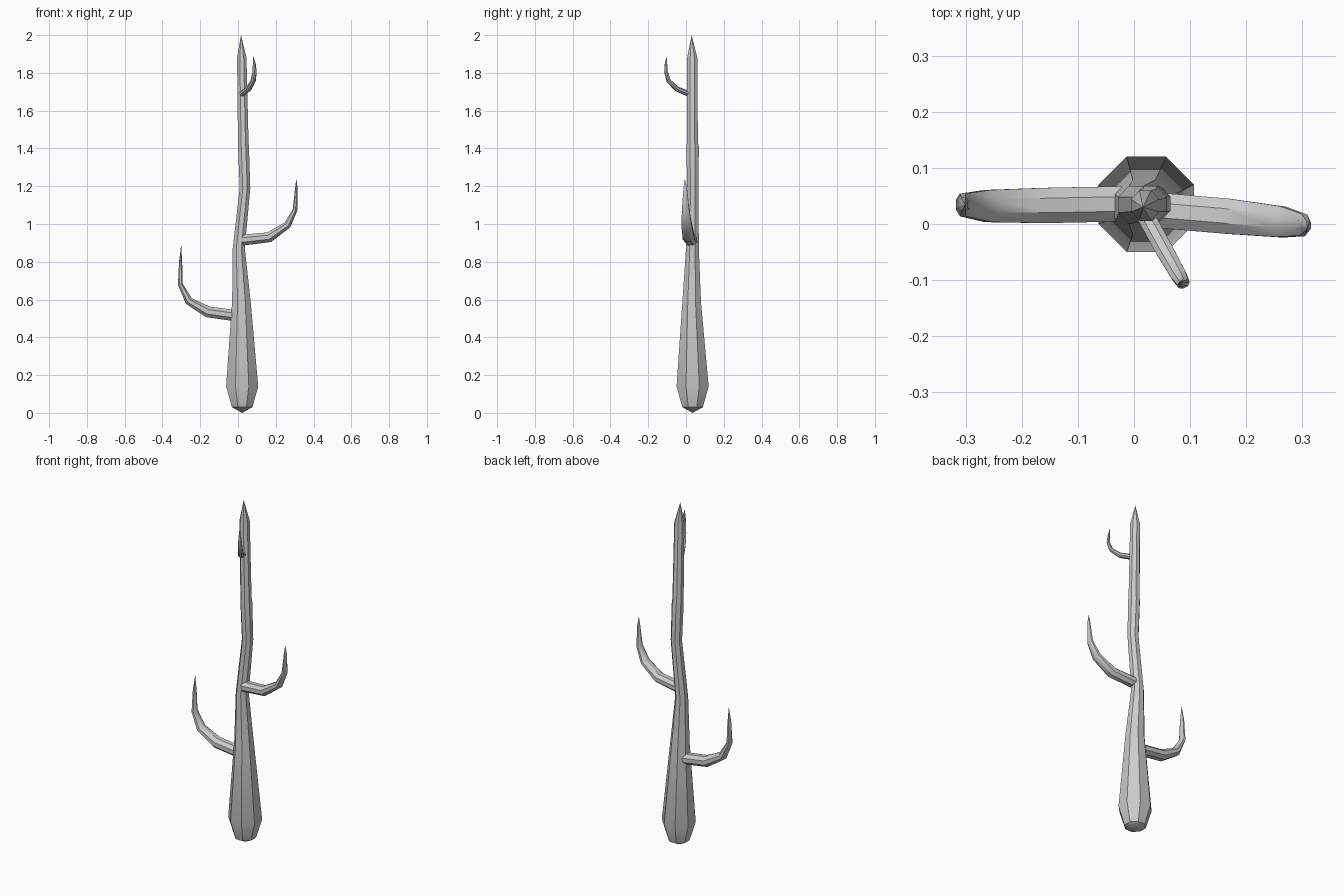
import bpy, bmesh, math
from mathutils import Vector

cube = bpy.data.objects.get("Cube")
if cube:
    bpy.data.objects.remove(cube, do_unlink=True)

bark = bpy.data.materials.new("pale grey bark")
bark.use_nodes = True
colour = (0.6, 0.6, 0.6, 1)
bark.diffuse_color = colour
bark.node_tree.nodes["Principled BSDF"].inputs["Base Color"].default_value = colour


def loft(name, rings, start, end, sides):
    """Skin rings of (centre, axis u, axis v); close with a point at each end."""
    bm = bmesh.new()
    loops = []
    for c, u, v in rings:
        angles = [(i + 0.5) * math.tau / sides for i in range(sides)]
        loops.append([bm.verts.new(c + u * math.cos(a) + v * math.sin(a)) for a in angles])
    for low, high in zip(loops, loops[1:]):
        for i in range(sides):
            j = (i + 1) % sides
            bm.faces.new((low[i], low[j], high[j], high[i]))
    for point, loop in ((start, loops[0]), (end, loops[-1])):
        tip = bm.verts.new(point)
        for i in range(sides):
            bm.faces.new((loop[i], loop[(i + 1) % sides], tip))
    bmesh.ops.recalc_face_normals(bm, faces=bm.faces)
    mesh = bpy.data.meshes.new(name)
    bm.to_mesh(mesh)
    bm.free()
    mesh.materials.append(bark)
    obj = bpy.data.objects.new(name, mesh)
    bpy.context.collection.objects.link(obj)
    bpy.ops.object.select_all(action='DESELECT')
    obj.select_set(True)
    bpy.context.view_layer.objects.active = obj
    bpy.ops.object.shade_smooth_by_angle(angle=math.radians(35))


def branch(name, points, widths, depths):
    """Tapered limb along points, ending in a sharp tip."""
    pts = [Vector(p) for p in points]
    reach = pts[-2] - pts[0]
    side = Vector((-reach.y, reach.x, 0)).normalized()
    rings = []
    for i, (w, d) in enumerate(zip(widths, depths)):
        before = (pts[i] - pts[max(i - 1, 0)]).normalized()
        after = (pts[i + 1] - pts[i]).normalized()
        along = (before + after).normalized()
        rings.append((pts[i], side * w, along.cross(side).normalized() * d))
    loft(name, rings, pts[0], pts[-1], 8)


# Trunk: swollen foot, slight bends, pointed top (x, y, z, half x, half y)
trunk = [
    (0.022, 0.035, 0.03, 0.054, 0.054),
    (0.022, 0.035, 0.14, 0.085, 0.085),
    (0.018, 0.030, 0.59, 0.049, 0.049),
    (0.004, 0.034, 0.87, 0.032, 0.034),
    (0.037, 0.036, 1.19, 0.028, 0.030),
    (0.029, 0.035, 1.41, 0.029, 0.033),
    (0.028, 0.034, 1.43, 0.028, 0.029),
    (0.020, 0.033, 1.88, 0.025, 0.027),
]
flat = 1 / math.cos(math.pi / 8)
loft("trunk",
     [(Vector((x, y, z)), Vector((rx * flat, 0, 0)), Vector((0, ry * flat, 0)))
      for x, y, z, rx, ry in trunk],
     Vector((0.022, 0.035, 0.0)), Vector((0.016, 0.03, 2.0)), 8)

# Upswept limbs
branch("lower_right_branch",
       [(-0.015, 0.036, 0.515), (-0.16, 0.033, 0.535), (-0.26, 0.032, 0.592),
        (-0.305, 0.034, 0.68), (-0.304, 0.034, 0.80), (-0.301, 0.034, 0.89)],
       [0.034, 0.034, 0.031, 0.022, 0.014], [0.032, 0.032, 0.023, 0.014, 0.009])
branch("middle_left_branch",
       [(0.025, 0.026, 0.915), (0.165, 0.014, 0.930), (0.262, 0.004, 0.995),
        (0.302, -0.002, 1.075), (0.309, -0.004, 1.19), (0.309, -0.006, 1.24)],
       [0.034, 0.034, 0.030, 0.021, 0.010], [0.031, 0.029, 0.020, 0.013, 0.007])
branch("upper_front_branch",
       [(0.022, 0.012, 1.69), (0.055, -0.048, 1.715), (0.080, -0.092, 1.758),
        (0.088, -0.106, 1.805), (0.086, -0.106, 1.85), (0.081, -0.103, 1.89)],
       [0.017, 0.017, 0.015, 0.012, 0.008], [0.015, 0.014, 0.011, 0.009, 0.006])
